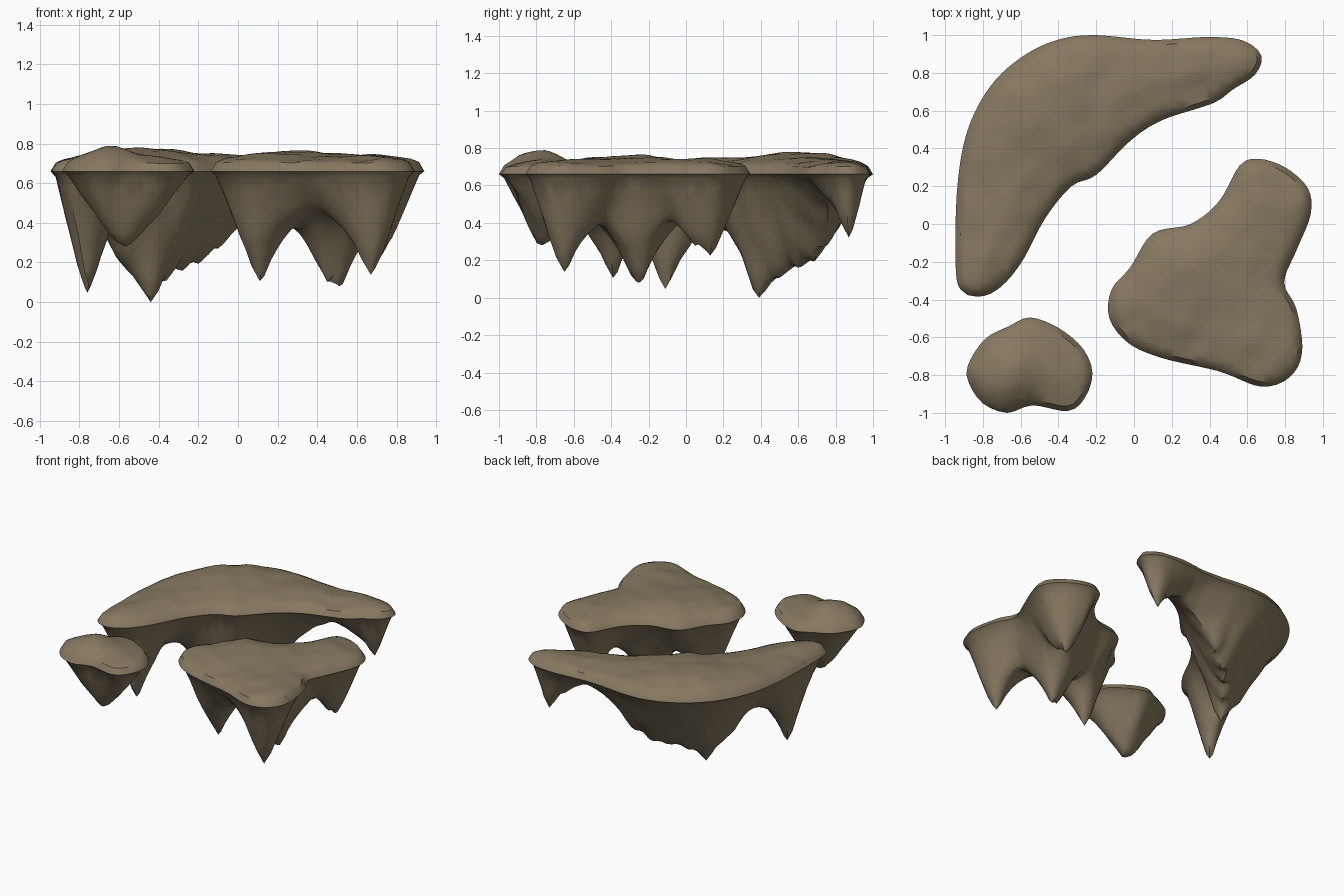
import bpy, bmesh, math, random
from mathutils import Vector, noise, geometry

if "Cube" in bpy.data.objects:
    bpy.data.objects.remove(bpy.data.objects["Cube"])

random.seed(4)
RIM = 0.66

rock = bpy.data.materials.new("brown rock")
rock.diffuse_color = (0.24, 0.19, 0.118, 1)
rock.use_nodes = True
rock.node_tree.nodes["Principled BSDF"].inputs["Base Color"].default_value = rock.diffuse_color


def smooth_outline(pts, step=0.04):
    """Closed Catmull-Rom curve, counter-clockwise, roughly even spacing."""
    P = [Vector(p) for p in pts]
    n = len(P)
    if sum(P[i - 1].x * P[i].y - P[i].x * P[i - 1].y for i in range(n)) < 0:
        P.reverse()
    out = []
    for i in range(n):
        a, b, c, d = P[i - 1], P[i], P[(i + 1) % n], P[(i + 2) % n]
        k = max(1, round((c - b).length / step))
        for j in range(k):
            t = j / k
            out.append(0.5 * (2 * b + (c - a) * t + (2 * a - 5 * b + 4 * c - d) * t * t
                              + (3 * b - a - 3 * c + d) * t ** 3))
    return out


def edge_distance(p, loop):
    best = 9
    for i in range(len(loop)):
        a, b = loop[i - 1], loop[i]
        e = b - a
        t = max(0, min(1, (p - a).dot(e) / e.length_squared))
        best = min(best, (p - a - e * t).length)
    return best


def inside(p, loop):
    hit = False
    for i in range(len(loop)):
        a, b = loop[i - 1], loop[i]
        if (a.y > p.y) != (b.y > p.y) and p.x < a.x + (p.y - a.y) / (b.y - a.y) * (b.x - a.x):
            hit = not hit
    return hit


def island(name, pts, spikes, bumps, rise, k=1.0, reach=0.3):
    loop = smooth_outline(pts)
    n = len(loop)
    coords = list(loop)
    # ring just inside the rim, for the lip
    for i in range(n):
        t = (loop[(i + 1) % n] - loop[i - 1]).normalized()
        coords.append(loop[i] + Vector((-t.y, t.x)) * 0.026)
    # spike tips and a staggered grid inside
    tips = [Vector((s[0], s[1])) for s in spikes]
    coords += tips
    g = 0.033
    for j in range(-33, 34):
        for i in range(-33, 34):
            p = Vector((i * g + (j % 2) * g / 2, j * g))
            p += Vector((random.uniform(-1, 1), random.uniform(-1, 1))) * 0.007
            if inside(p, loop) and edge_distance(p, loop) > 0.045 \
                    and all((p - q).length > 0.018 for q in tips):
                coords.append(p)
    vs, _, faces, *_ = geometry.delaunay_2d_cdt(coords, [], [list(range(n))], 1, 1e-5)

    bm = bmesh.new()
    top, bottom = [], []
    low = max(RIM - s[2] for s in spikes)
    # one shared rim, a gentle top sheet and a spiky lower sheet
    for p in vs:
        d = edge_distance(p, loop)
        if d < 1e-3:
            v = bm.verts.new((p.x, p.y, RIM))
            top.append(v)
            bottom.append(v)
            continue
        z = RIM + 0.03 * min(1, d / 0.024) + 0.012 * min(1, d / 0.06)
        z += rise * min(1, d / 0.2) ** 0.8
        for bx, by, bh, br in bumps:
            z += bh * math.exp(-((p.x - bx) ** 2 + (p.y - by) ** 2) / br ** 2) * min(1, d / 0.1)
        z += 0.012 * noise.noise(Vector((p.x * 7, p.y * 7, 2))) * min(1, d / 0.06)
        top.append(bm.verts.new((p.x, p.y, z)))
        # hanging spikes: steep from rim to tip, arching up in between
        w = min(reach, max(0, d - 0.022))
        total = 0
        for sx, sy, sz in spikes:
            r = (p - Vector((sx, sy))).length
            r = max(0, r - 0.012) * (0.72 + 1.6 * r) * k
            total += ((RIM - sz) * w / (w + r + 1e-6)) ** 8
        depth = min(total ** (1 / 8), low)
        depth *= 1 + 0.16 * noise.noise(Vector((p.x * 9, p.y * 9, 7))) * (1 - depth / low)
        bottom.append(bm.verts.new((p.x, p.y, RIM - 0.012 - min(depth, low - 0.012))))
    for f in faces:
        a, b, c = (vs[i] for i in f)
        f = list(f) if (b - a).cross(c - a) > 0 else list(f)[::-1]
        for sheet, idx in ((top, f), (bottom, f[::-1])):
            try:
                bm.faces.new([sheet[i] for i in idx])
            except ValueError:
                pass
    me = bpy.data.meshes.new(name)
    bm.to_mesh(me)
    bm.free()
    me.materials.append(rock)
    ob = bpy.data.objects.new(name, me)
    bpy.context.collection.objects.link(ob)
    bpy.ops.object.select_all(action='DESELECT')
    ob.select_set(True)
    bpy.context.view_layer.objects.active = ob
    bpy.ops.object.shade_smooth_by_angle(angle=math.radians(38))


# long curved island at the back left
island("crescent_island",
       [(-.83, -.385), (-.92, -.345), (-.945, -.2), (-.935, .2), (-.88, .5), (-.76, .73),
        (-.6, .88), (-.42, .97), (-.22, 1), (.1, .975), (.4, .99), (.58, .97), (.675, .89),
        (.64, .79), (.52, .71), (.42, .64), (.15, .55), (-.02, .44), (-.2, .26),
        (-.33, .2), (-.47, .03), (-.6, -.21), (-.72, -.345)],
       [(-.76, -.11, .06), (-.44, .39, 0), (-.36, .5, .15), (-.28, .6, .18),
        (-.2, .68, .22), (-.1, .74, .3), (.52, .87, .34)],
       [(-.5, .62, .035, .28), (.3, .74, -.02, .12)], 0.04, 1.0)

# broad island at the right
island("broad_island",
       [(.56, .31), (.66, .345), (.8, .3), (.92, .19), (.935, .05), (.86, -.14), (.795, -.31),
        (.86, -.45), (.89, -.68), (.82, -.815), (.67, -.86), (.45, -.78), (.15, -.71),
        (-.03, -.63), (-.13, -.5), (-.12, -.35), (-.02, -.23), (.1, -.05), (.3, 0), (.45, .12)],
       [(.67, -.65, .15), (.11, -.39, .12), (.51, -.25, .08), (.45, -.28, .13),
        (.71, .13, .23), (.72, .05, .3)],
       [(.25, -.25, .02, .25), (.5, -.6, -.01, .2)], 0.04, 1.0, 0.15)

# small island at the front left
island("small_island",
       [(-.55, -.495), (-.66, -.54), (-.79, -.61), (-.88, -.75), (-.875, -.84), (-.8, -.95),
        (-.67, -1), (-.54, -.96), (-.35, -.99), (-.26, -.92), (-.22, -.79),
        (-.27, -.66), (-.4, -.55)],
       [(-.57, -.77, .28)],
       [(-.65, -.8, .06, .15)], 0.03, 0.8)
